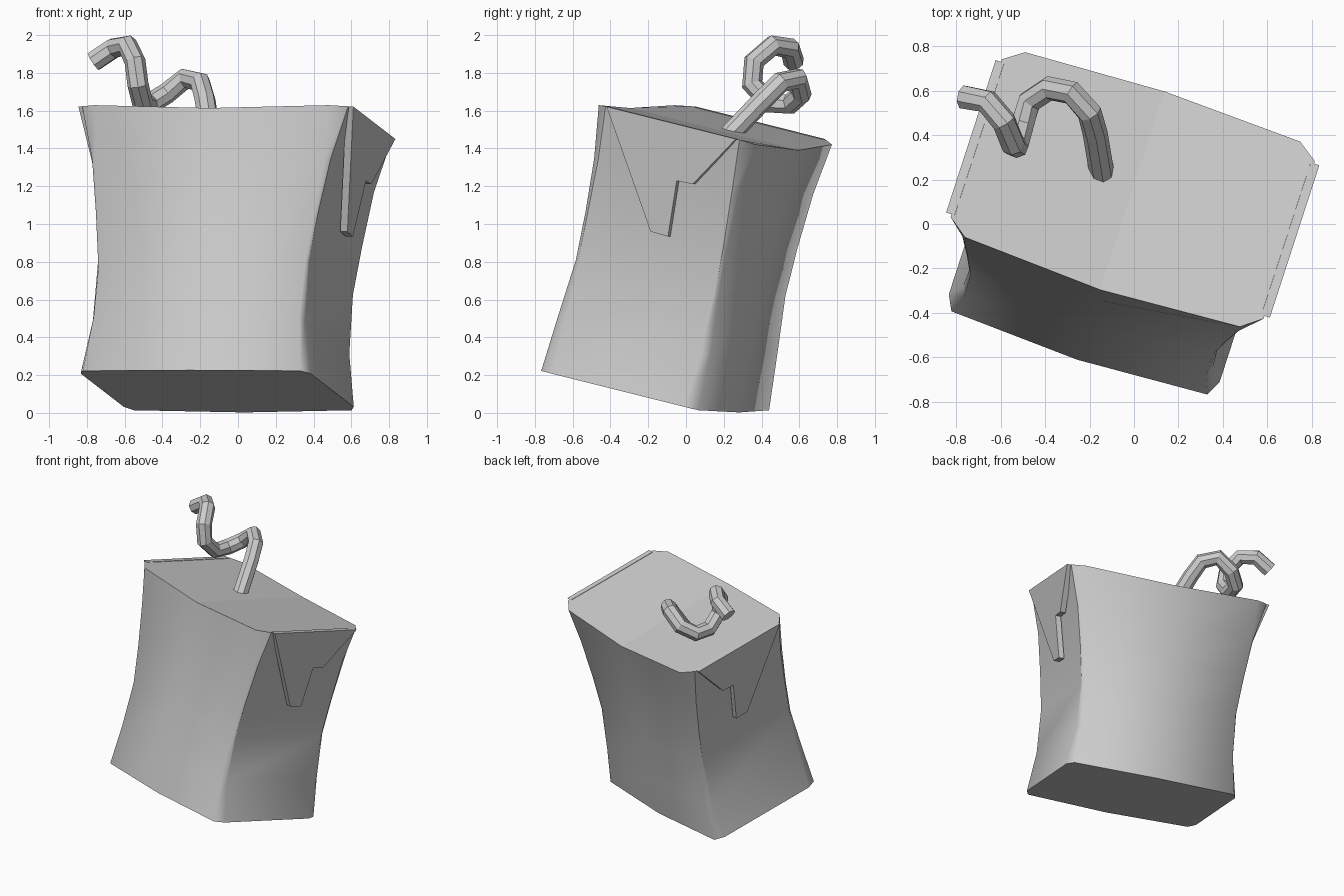
import bpy, bmesh
from math import radians
from mathutils import Matrix

if "Cube" in bpy.data.objects:
    bpy.data.objects.remove(bpy.data.objects["Cube"])

H = 1.454
# The carton leans back and is turned about the vertical axis
TILT = (Matrix.Translation((-0.11, -0.163, 0.12))
        @ Matrix.Rotation(radians(-18), 4, 'Z')
        @ Matrix.Rotation(radians(-13.4), 4, 'X'))


def finish(bm, name):
    bmesh.ops.recalc_face_normals(bm, faces=bm.faces)
    bm.transform(TILT)
    me = bpy.data.meshes.new(name)
    bm.to_mesh(me)
    bm.free()
    ob = bpy.data.objects.new(name, me)
    bpy.context.collection.objects.link(ob)
    return ob


# Carton body: lofted rings (height, corner x, corner y, ridge x, ridge y, mid y, mid drop)
levels = [
    (0.00, 0.605, 0.450, 0.640, 0.380, 0.482, 0.006),
    (0.20, 0.572, 0.437, 0.590, 0.390, 0.475, 0.0),
    (0.42, 0.574, 0.408, 0.586, 0.390, 0.470, 0.0),
    (0.60, 0.605, 0.405, 0.618, 0.388, 0.470, 0.0),
    (0.80, 0.642, 0.412, 0.663, 0.382, 0.472, 0.0),
    (1.00, 0.650, 0.450, 0.740, 0.383, 0.482, 0.033),
]
bm = bmesh.new()
rings = []
for t, cx, cy, rx, ry, my, drop in levels:
    z = t * H
    pts = [(0, -my, z - drop), (cx, -cy, z - drop * .3), (rx, -ry, z),
           (rx, ry, z), (cx, cy, z - drop * .3), (0, my, z - drop),
           (-cx, cy, z - drop * .3), (-rx, ry, z),
           (-rx, -ry, z), (-cx, -cy, z - drop * .3)]
    rings.append([bm.verts.new(p) for p in pts])
for a, b in zip(rings, rings[1:]):
    for i in range(10):
        j = (i + 1) % 10
        bm.faces.new((a[i], a[j], b[j], b[i])).smooth = True
top = rings[-1]
for cap in (rings[0], top[:6], top[5:] + top[:1]):
    bm.faces.new(cap)
# Sharp folds: the rims and the upright side ridges
for ring in (rings[0], top):
    for i in range(10):
        bm.edges.get((ring[i], ring[(i + 1) % 10])).smooth = False
for a, b in zip(rings[1:], rings[2:]):
    for i in (2, 3, 7, 8):
        bm.edges.get((a[i], b[i])).smooth = False
finish(bm, "carton_body")

# Folded side flaps: notched triangles (depth, height fraction), mirrored
profile = [(-0.37, 1.001), (-0.01, 0.592), (0.09, 0.59),
           (0.085, 0.798), (0.176, 0.80), (0.37, 1.001)]
for side, name in ((1, "right_flap"), (-1, "left_flap")):
    bm = bmesh.new()
    shells = []
    for inset in (0.0, 0.04):
        shells.append([bm.verts.new((side * (0.765 - (1 - t) * 0.25 - inset), y, t * H))
                       for y, t in profile])
    outer, inner = shells
    bm.faces.new(outer)
    bm.faces.new(inner)
    n = len(profile)
    for i in range(n):
        j = (i + 1) % n
        bm.faces.new((outer[i], outer[j], inner[j], inner[i]))
    finish(bm, name)

# Curly straw: eight-sided tube along a coiled path
path = [(-0.14, 0.20, 1.44), (-0.175, 0.41, 1.66), (-0.20, 0.50, 1.75),
        (-0.28, 0.59, 1.77), (-0.38, 0.61, 1.69), (-0.47, 0.55, 1.635),
        (-0.505, 0.44, 1.64), (-0.53, 0.35, 1.74), (-0.545, 0.36, 1.86),
        (-0.585, 0.46, 1.945), (-0.66, 0.55, 1.93), (-0.765, 0.57, 1.86)]
cu = bpy.data.curves.new("straw", 'CURVE')
cu.dimensions = '3D'
cu.bevel_depth = 0.056
cu.bevel_resolution = 2
cu.use_fill_caps = True
sp = cu.splines.new('POLY')
sp.points.add(len(path) - 1)
for p, co in zip(sp.points, path):
    p.co = (*co, 1)
sp.use_smooth = False
straw = bpy.data.objects.new("straw", cu)
bpy.context.collection.objects.link(straw)
bpy.ops.object.select_all(action='DESELECT')
straw.select_set(True)
bpy.context.view_layer.objects.active = straw
bpy.ops.object.convert(target='MESH')
